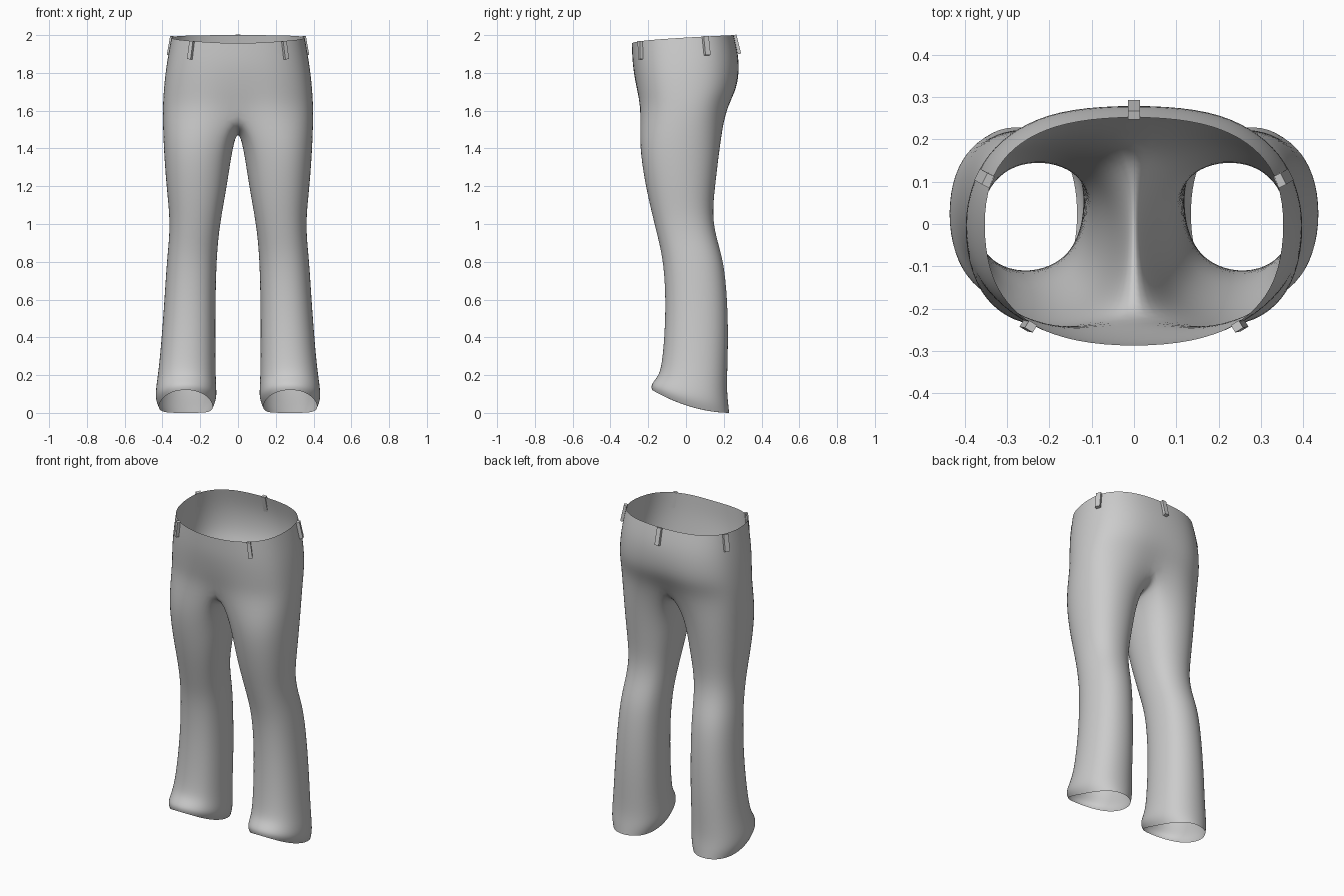
import bpy, bmesh
from math import sin, cos, radians, copysign
from mathutils import Vector, Matrix

if "Cube" in bpy.data.objects:
    bpy.data.objects.remove(bpy.data.objects["Cube"])

M, K = 11, 5          # outer points per ring, inner-thigh points per ring
A = 125               # leg angle covered by the outer points
FIT = 1.02            # offsets the shrink caused by subdivision


def power(v, p):
    return copysign(abs(v) ** p, v)


# Hip rows: front z, back z, half width, front y, back y, inset of centre crease
HIPS = [
    (1.955, 2.00, .350, -.285, .250, 0),
    (1.860, 1.90, .368, -.282, .275, 0),
    (1.780, 1.80, .382, -.274, .282, .004),
    (1.690, 1.70, .391, -.262, .270, .012),
    (1.600, 1.60, .396, -.252, .222, .03),
]
# Leg rows: front z, back z, inner x, outer x, front y, back y
LEGS = [
    (1.42, 1.42, .028, .396, -.251, .182),
    (1.20, 1.20, .060, .380, -.215, .155),
    (1.05, 1.05, .088, .363, -.180, .140),
    (.93, .93, .105, .364, -.150, .160),
    (.80, .80, .115, .378, -.120, .202),
    (.60, .60, .120, .390, -.108, .220),
    (.40, .40, .120, .405, -.115, .225),
    (.25, .23, .120, .420, -.130, .220),
    (.195, .12, .117, .434, -.148, .218),
    (.155, .05, .113, .440, -.188, .225),
    (.125, .00, .135, .420, -.182, .230),
]
# Crotch seam from back to front: y, z
SEAM = [(.15, 1.55), (.08, 1.51), (0, 1.49), (-.09, 1.505), (-.17, 1.545)]


def hip_point(row, deg):
    zf, zb, rx, yf, yb, inset = row
    c, s = cos(radians(deg)), power(sin(radians(deg)), .8)
    y = s * (yb if s > 0 else -yf)
    if abs(deg) > 89:
        y -= copysign(inset, y)
    t = (s + 1) / 2
    return Vector((rx * power(max(c, 0), .8) * FIT, y * FIT, zf + (zb - zf) * t ** .5))


def leg_point(row, deg):
    zf, zb, xi, xo, yf, yb = row
    c, s = power(cos(radians(deg)), .9), power(sin(radians(deg)), .9)
    x = (xi + xo) / 2 + c * (xo - xi) / 2 * FIT
    y = (yf + yb) / 2 + s * (yb - yf) / 2 * FIT
    return Vector((x, y, zb + (zf - zb) * ((1 - s) / 2) ** 2))


def make_object(name, bm):
    bmesh.ops.recalc_face_normals(bm, faces=bm.faces)
    mesh = bpy.data.meshes.new(name)
    bm.to_mesh(mesh)
    bm.free()
    ob = bpy.data.objects.new(name, mesh)
    bpy.context.collection.objects.link(ob)
    return ob


def bridge(bm, a, b, closed):
    n = len(a)
    for i in range(n if closed else n - 1):
        j = (i + 1) % n
        bm.faces.new((a[i], a[j], b[j], b[i]))


# Trousers: half the hips and one leg, mirrored and smoothed
bm = bmesh.new()
hips = [[bm.verts.new(hip_point(r, -90 + 180 * i / (M - 1))) for i in range(M)] for r in HIPS]
for a, b in zip(hips, hips[1:]):
    bridge(bm, a, b, False)
angles = [-A + 2 * A * i / (M - 1) for i in range(M)]
angles += [A + (360 - 2 * A) * (i + 1) / (K + 1) for i in range(K)]
rings = [hips[-1] + [bm.verts.new((0, y, z)) for y, z in SEAM]]
rings += [[bm.verts.new(leg_point(r, d)) for d in angles] for r in LEGS]
for a, b in zip(rings, rings[1:]):
    bridge(bm, a, b, True)
for v in bm.verts:
    if abs(v.co.x) < 1e-4:
        v.co.x = 0
trousers = make_object("trousers", bm)
for p in trousers.data.polygons:
    p.use_smooth = True
mirror = trousers.modifiers.new("mirror", 'MIRROR')
mirror.use_clip = True
sub = trousers.modifiers.new("smooth", 'SUBSURF')
sub.levels = sub.render_levels = 2


# Belt loops: thin strips lying on the waistband
def belt_loop(name, deg, side, width):
    top, low = hip_point(HIPS[0], deg), hip_point(HIPS[1], deg)
    for p in (top, low):
        p.x *= side
    up = (top - low).normalized()
    out = Vector((top.x / .35 ** 2, top.y / .27 ** 2, 0))
    out = (out - up * out.dot(up)).normalized()
    across = up.cross(out)
    rot = Matrix((across, out, up)).transposed().to_4x4()
    size = Matrix.Diagonal((width, .02, (top - low).length, 1))
    bm = bmesh.new()
    bmesh.ops.create_cube(bm, size=1,
                          matrix=Matrix.Translation((top + low) / 2 + out * .002) @ rot @ size)
    make_object(name, bm)


belt_loop("back_belt_loop", 90, 1, .028)
for label, side in (("right", 1), ("left", -1)):
    belt_loop("front_belt_loop_" + label, -52, side, .022)
    belt_loop("side_belt_loop_" + label, 18.5, side, .03)
